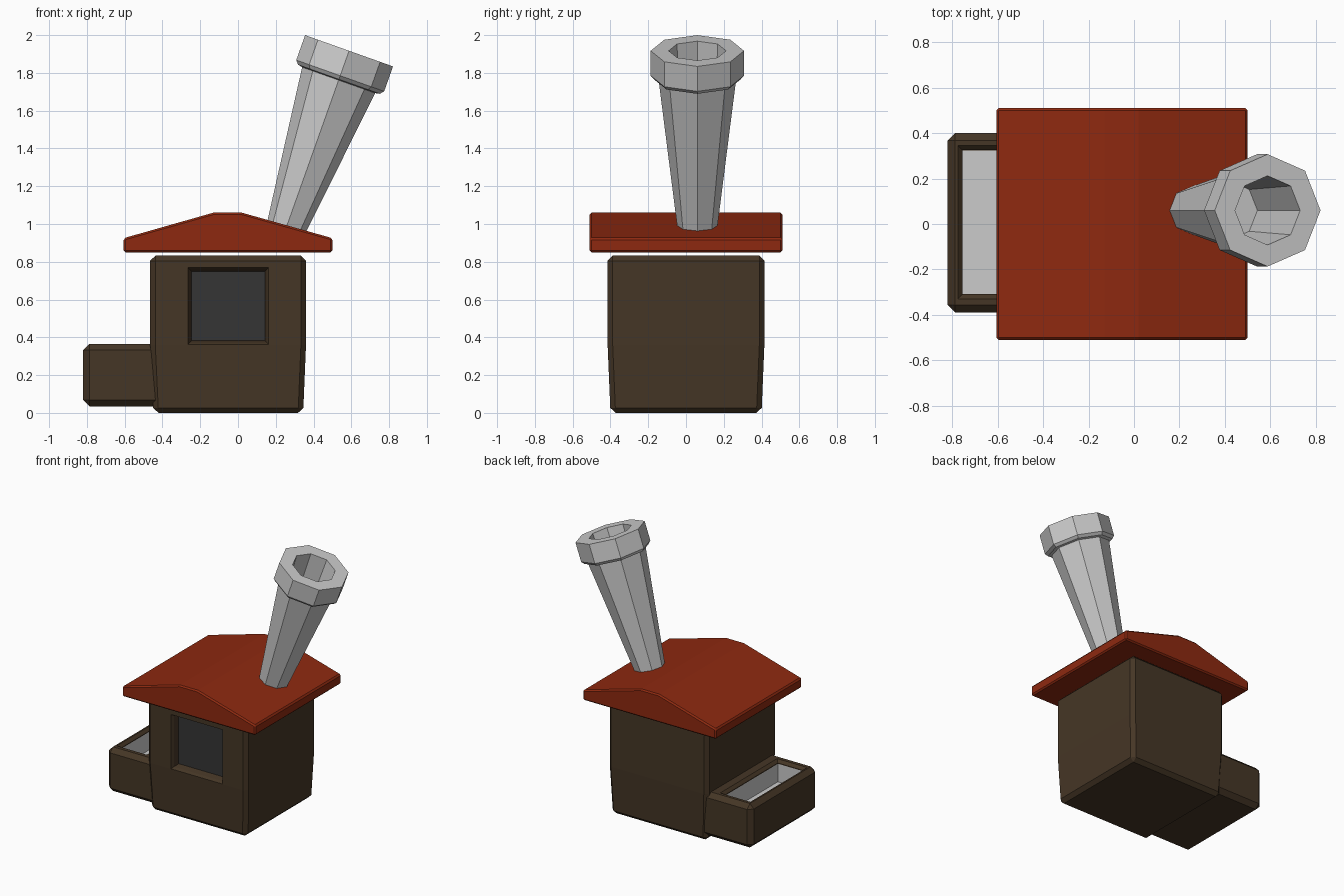
import bpy, bmesh
from math import sin, cos, tau, atan2
from mathutils import Matrix, Vector

if "Cube" in bpy.data.objects:
    bpy.data.objects.remove(bpy.data.objects["Cube"])


def material(name, rgb):
    m = bpy.data.materials.new(name)
    m.diffuse_color = (*rgb, 1)
    m.use_nodes = True
    m.node_tree.nodes["Principled BSDF"].inputs["Base Color"].default_value = m.diffuse_color
    return m


BROWN = material("brown_wall", (0.06, 0.037, 0.019))
RED = material("red_roof", (0.27, 0.022, 0.005))
DARK = material("dark_panel", (0.035, 0.035, 0.035))


def skin(name, rings, mat=None, bevel=0, start_cap=True):
    """Bridge successive point rings with quads and cap the ends."""
    bm = bmesh.new()
    loops = [[bm.verts.new(p) for p in r] for r in rings]
    n = len(loops[0])
    for a, b in zip(loops, loops[1:]):
        for i in range(n):
            j = (i + 1) % n
            bm.faces.new((a[i], a[j], b[j], b[i]))
    bm.faces.new(loops[-1])
    if start_cap:
        bm.faces.new(loops[0][::-1])
        bmesh.ops.recalc_face_normals(bm, faces=bm.faces)
    me = bpy.data.meshes.new(name)
    bm.to_mesh(me)
    bm.free()
    ob = bpy.data.objects.new(name, me)
    bpy.context.collection.objects.link(ob)
    if mat:
        me.materials.append(mat)
    if bevel:
        b = ob.modifiers.new("Bevel", 'BEVEL')
        b.width, b.segments = bevel, 1
        b.limit_method, b.angle_limit = 'ANGLE', 0.5
    return ob


def rect(x0, x1, y0, y1, z):
    return [(x0, y0, z), (x1, y0, z), (x1, y1, z), (x0, y1, z)]


def rect_xz(x0, x1, z0, z1, y):
    return [(x0, y, z0), (x1, y, z0), (x1, y, z1), (x0, y, z1)]


def cut(ob, cutter):
    m = ob.modifiers.new("Cut", 'BOOLEAN')
    m.operation, m.solver, m.object = 'DIFFERENCE', 'EXACT', cutter
    cutter.hide_render = True
    cutter.hide_set(True)


# House body, narrowing slightly towards the ground, with a window recess
body = skin("house_body", [rect(-.448, .345, -.40, .40, 0),
                           rect(-.465, .36, -.415, .415, .36),
                           rect(-.465, .36, -.415, .415, .832)], BROWN, .027)
cut(body, skin("window_cutter", [rect_xz(-.276, .173, .351, .779, -.435),
                                 rect_xz(-.255, .152, .372, .758, -.395),
                                 rect_xz(-.245, .142, .382, .748, -.35)], BROWN))
skin("window_panel", [rect_xz(-.245, .142, .382, .748, -.353),
                      rect_xz(-.245, .142, .382, .748, -.33)], DARK)

# Roof slab with a flat ridge
profile = [(-.605, .85), (-.605, .925), (-.13, 1.06), (.02, 1.06), (.5, .925), (.5, .85)]
skin("roof", [[(x, y, z) for x, z in profile] for y in (-.51, .51)], RED, .01)

# Side trough with a grey lining
trough = skin("side_trough", [rect(-.82, -.40, -.39, .40, .035),
                              rect(-.82, -.40, -.39, .40, .365)], BROWN, .033)
cut(trough, skin("trough_cutter", [rect(-.755, -.545, -.31, .325, .20),
                                   rect(-.755, -.545, -.31, .325, .345),
                                   rect(-.785, -.515, -.34, .355, .375)], BROWN))
skin("trough_lining", [rect(-.754, -.546, -.309, .324, .34),
                       rect(-.754, -.546, -.309, .324, .205)], start_cap=False)

# Leaning eight-sided chimney: (radius, distance along axis from the top)
axis = Vector((.335, 0, .942))
place = Matrix.Translation((.588, .06, 1.917)) @ Matrix.Rotation(atan2(axis.x, axis.z), 4, 'Y')
steps = [(.10, -1.04), (.205, -.165), (.23, -.16), (.247, -.14), (.247, 0),
         (.152, 0), (.13, -.5)]
skin("chimney", [[place @ Vector((r * cos(tau * i / 8), r * sin(tau * i / 8), d))
                  for i in range(8)] for r, d in steps])
